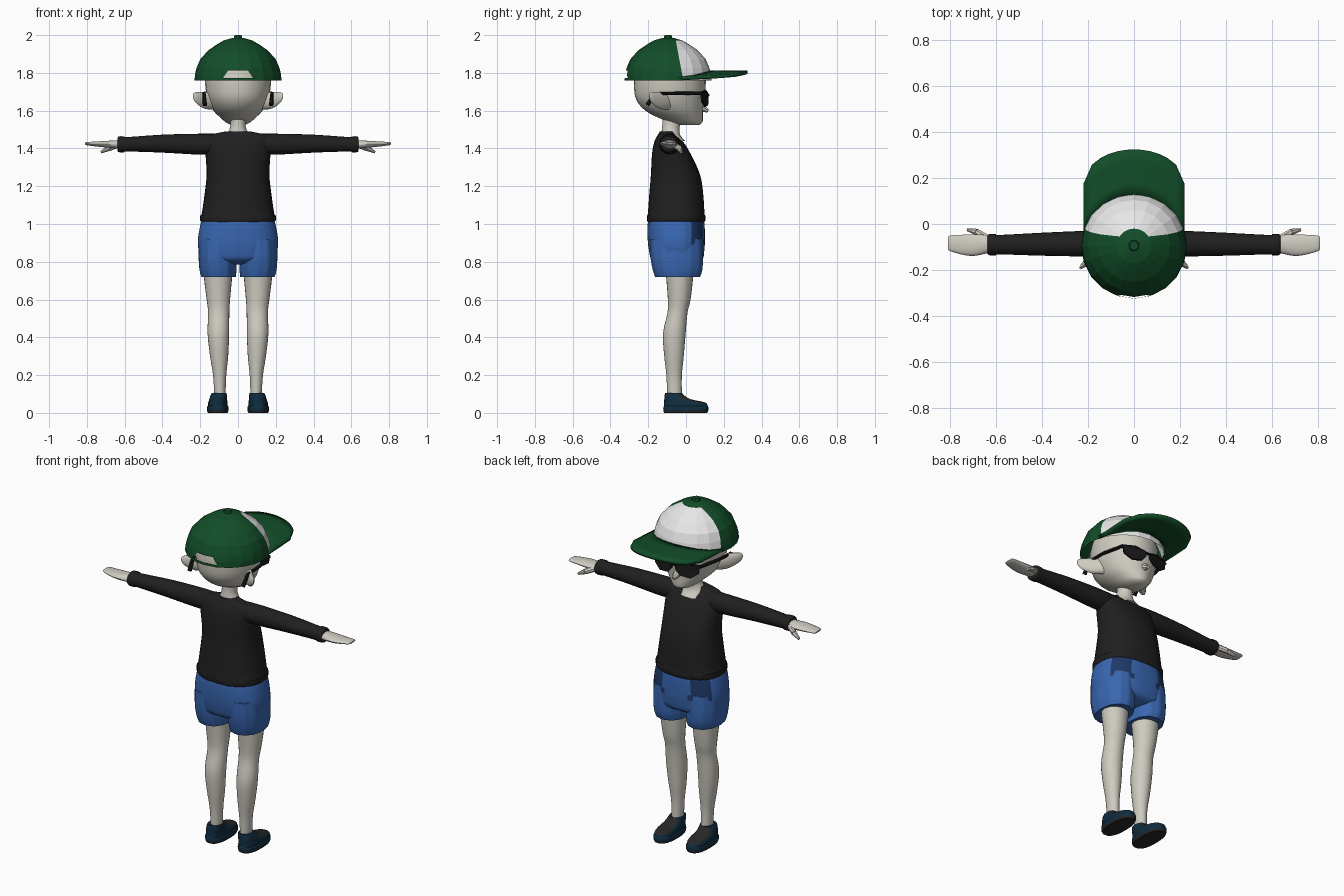
import bpy, bmesh, math
from mathutils import Vector

cube = bpy.data.objects.get("Cube")
if cube:
    bpy.data.objects.remove(cube, do_unlink=True)


def material(name, r, g, b):
    m = bpy.data.materials.new(name)
    m.use_nodes = True
    m.diffuse_color = (r, g, b, 1)
    bsdf = next(n for n in m.node_tree.nodes if n.type == 'BSDF_PRINCIPLED')
    bsdf.inputs["Base Color"].default_value = (r, g, b, 1)
    return m


SKIN = material("pale_skin", .62, .6, .53)
GREEN = material("cap_green", .006, .075, .022)
WHITE = material("cap_white", .8, .8, .8)
BLACK = material("shirt_black", .014, .014, .014)
BLUE = material("shorts_blue", .04, .135, .44)
POCKET = material("pocket_blue", .014, .04, .14)
NAVY = material("shoe_navy", .005, .026, .05)
CHARCOAL = material("shoe_charcoal", .02, .02, .02)
SHADES = material("glasses_black", .009, .009, .01)


def finish(name, bm, mats, rule=None, smooth=True, mirror=False, solid=0):
    """Turn a bmesh into an object, colouring faces by a rule."""
    bm.normal_update()
    if rule:
        for f in bm.faces:
            f.material_index = rule(f.calc_center_median(), f.normal)
    me = bpy.data.meshes.new(name)
    bm.to_mesh(me)
    bm.free()
    ob = bpy.data.objects.new(name, me)
    bpy.context.collection.objects.link(ob)
    for m in mats:
        me.materials.append(m)
    if smooth:
        bpy.ops.object.select_all(action='DESELECT')
        ob.select_set(True)
        bpy.context.view_layer.objects.active = ob
        bpy.ops.object.shade_smooth_by_angle(angle=math.radians(42))
    if solid:
        mod = ob.modifiers.new("thickness", 'SOLIDIFY')
        mod.thickness = solid
    if mirror:
        mod = ob.modifiers.new("other_side", 'MIRROR')
        mod.use_mirror_merge = False
    return ob


def spline(rings, k):
    """Catmull-Rom interpolation between rings."""
    out = []
    for i in range(len(rings) - 1):
        a, b, c, d = (rings[min(max(i + o, 0), len(rings) - 1)] for o in (-1, 0, 1, 2))
        for s in range(k):
            t = s / k
            out.append([q + t / 2 * (r - p + t * (2 * p - 5 * q + 4 * r - w + t * (3 * (q - r) + w - p)))
                        for p, q, r, w in zip(a, b, c, d)])
    return out + [rings[-1]]


def loft(name, rings, mats, axis='z', n=28, k=3, power=2, ripple=0, **kw):
    """Rings are (position, side centre, side radius, low, high) along an axis."""
    bm = bmesh.new()
    loops = []
    for t, cu, ru, lo, hi in spline(rings, k):
        loop = []
        for j in range(n):
            a = 2 * math.pi * j / n
            c, s = math.cos(a), math.sin(a)
            w = 1 + ripple * math.cos(12 * a)
            u = cu + ru * w * math.copysign(abs(c) ** (2 / power), c)
            v = (lo + hi) / 2 + (hi - lo) / 2 * w * math.copysign(abs(s) ** (2 / power), s)
            loop.append(bm.verts.new((u, v, t) if axis == 'z' else (t, u, v)))
        loops.append(loop)
    for p, q in zip(loops, loops[1:]):
        for j in range(n):
            m = (j + 1) % n
            bm.faces.new((p[j], p[m], q[m], q[j]))
    bm.faces.new(loops[0][::-1])
    bm.faces.new(loops[-1])
    return finish(name, bm, mats, **kw)


def tube(name, points, radius, mat, **kw):
    """Four-sided bar through points, tapering with a radius for each point."""
    bm = bmesh.new()
    for (p, r), (q, s) in zip(zip(points, radius), zip(points[1:], radius[1:])):
        p, q = Vector(p), Vector(q)
        rot = (q - p).to_track_quat('Z', 'Y')
        ends = [[bm.verts.new(e + rot @ Vector((math.cos(a) * w, math.sin(a) * w, 0)))
                 for a in [math.pi * (j / 4 + .125) for j in range(8)]]
                for e, w in ((p, r), (q, s))]
        for j in range(8):
            m = (j + 1) % 8
            bm.faces.new((ends[0][j], ends[0][m], ends[1][m], ends[1][j]))
        bm.faces.new(ends[0][::-1])
        bm.faces.new(ends[1])
    return finish(name, bm, [mat], **kw)


# Head, neck, ears and nose
loft("head", [(1.523, 0, .03, -.02, .065), (1.535, 0, .06, -.07, .085), (1.56, 0, .09, -.14, .09),
              (1.6, 0, .13, -.215, .09), (1.655, 0, .158, -.262, .096), (1.72, 0, .172, -.275, .103),
              (1.8, 0, .172, -.27, .1), (1.9, 0, .13, -.22, .04), (1.94, 0, .04, -.13, -.05)], [SKIN])
loft("neck", [(1.44, 0, .07, -.13, -.005), (1.47, 0, .062, -.13, -.03), (1.5, 0, .045, -.128, -.035),
              (1.53, 0, .04, -.125, -.03), (1.58, 0, .04, -.125, -.02)], [SKIN], n=20)
loft("ears", [(.13, -.1, .04, 1.605, 1.705), (.18, -.14, .028, 1.61, 1.7), (.222, -.178, .015, 1.64, 1.7),
              (.237, -.19, .004, 1.665, 1.69)], [SKIN], axis='x', n=14, mirror=True)
tube("nose", [(0, .08, 1.615), (0, .118, 1.598)], [.024, .009], SKIN)

# Sunglasses
bm = bmesh.new()
outline = [(.012, 1.66), (.012, 1.69), (.075, 1.705), (.15, 1.7), (.142, 1.65), (.1, 1.62), (.04, 1.628)]
bm.faces.new([bm.verts.new((x, .12 - 1.6 * x * x, z)) for x, z in outline])
bmesh.ops.triangulate(bm, faces=bm.faces[:])
finish("lenses", bm, [SHADES], smooth=False, mirror=True, solid=.009)
tube("glasses_bridge", [(-.02, .117, 1.682), (.02, .117, 1.682)], [.007, .007], SHADES)
tube("glasses_temples", [(.147, .082, 1.692), (.176, -.05, 1.692), (.18, -.165, 1.69), (.175, -.205, 1.63)],
     [.01, .009, .009, .012], SHADES, mirror=True)

# Cap crown with white front panels and a rear opening
CY = -.095
profile = [(.23, 1.76), (.228, 1.79), (.22, 1.825), (.2, 1.872), (.157, 1.92), (.108, 1.953),
           (.075, 1.972), (.03, 1.985)]
bm = bmesh.new()
SEG = 20
rows = [[bm.verts.new((r * math.cos(2 * math.pi * j / SEG), CY + r * math.sin(2 * math.pi * j / SEG), z))
         for j in range(SEG)] for r, z in profile]
for p, q in zip(rows, rows[1:]):
    for j in range(SEG):
        m = (j + 1) % SEG
        bm.faces.new((p[j], p[m], q[m], q[j]))
bm.faces.new(rows[-1])
panel_co, panel_no = Vector((0, -.015, 1.765)), Vector((0, .21, .04))
gap_lo, gap_hi, gap_w = 1.774, 1.813, .08
cuts = [(panel_co, panel_no), (Vector((0, 0, gap_lo)), Vector((0, 0, 1))), (Vector((0, 0, gap_hi)), Vector((0, 0, 1)))]
cuts += [(Vector((s * gap_w, 0, gap_lo)), Vector((s, 0, .7))) for s in (-1, 1)]
for co, no in cuts:
    bmesh.ops.bisect_plane(bm, geom=bm.verts[:] + bm.edges[:] + bm.faces[:], plane_co=co, plane_no=no)


def in_gap(c):
    return c.y < CY and gap_lo < c.z < gap_hi and abs(c.x) + .7 * (c.z - gap_lo) < gap_w


bmesh.ops.delete(bm, geom=[f for f in bm.faces if in_gap(f.calc_center_median())], context='FACES')
finish("cap_crown", bm, [GREEN, WHITE], smooth=False,
       rule=lambda c, n: int((c - panel_co).dot(panel_no) > 0 and c.z < 1.972))
tube("cap_button", [(0, CY, 1.98), (0, CY, 2)], [.026, .02], GREEN)

# Curved cap brim
bm = bmesh.new()
W, NX, NY = .22, 12, 4
grid = []
for i in range(NX + 1):
    x = -W + 2 * W * i / NX
    arch = 1 - (x / W) ** 2
    inner = CY + math.sqrt(.2285 ** 2 - x * x) - .006
    outer = .175 + .15 * math.sqrt(arch)
    grid.append([bm.verts.new((x, inner + (outer - inner) * j / NY, 1.778 + .034 * arch + .012 * (1 - arch) * j / NY))
                 for j in range(NY + 1)])
for p, q in zip(grid, grid[1:]):
    for j in range(NY):
        bm.faces.new((p[j], q[j], q[j + 1], p[j + 1]))
finish("cap_brim", bm, [GREEN], solid=.018)

# Sweater
loft("sweater_body", [(1.01, 0, .192, -.203, .098), (1.02, 0, .2, -.206, .102), (1.045, 0, .2, -.206, .102),
                      (1.055, 0, .192, -.202, .098), (1.15, 0, .178, -.195, .092), (1.26, 0, .166, -.186, .075),
                      (1.37, 0, .172, -.18, .025), (1.435, 0, .172, -.168, -.015), (1.47, 0, .15, -.15, -.055),
                      (1.49, 0, .065, -.138, -.065)], [BLACK], n=36, power=2.3)
loft("sleeves", [(.08, -.09, .055, 1.37, 1.478), (.2, -.086, .056, 1.367, 1.478), (.4, -.088, .05, 1.378, 1.473),
                 (.59, -.09, .042, 1.384, 1.46), (.6, -.09, .046, 1.38, 1.464), (.63, -.09, .046, 1.38, 1.464),
                 (.637, -.09, .04, 1.385, 1.458)], [BLACK], axis='x', n=20, mirror=True)

# Hands
loft("hands", [(.61, -.088, .032, 1.395, 1.445), (.65, -.088, .042, 1.4, 1.443), (.7, -.092, .047, 1.405, 1.44),
               (.75, -.09, .043, 1.41, 1.437), (.8, -.084, .034, 1.417, 1.434), (.81, -.084, .026, 1.422, 1.43)],
     [SKIN], axis='x', n=18, mirror=True)
tube("thumbs", [(.64, -.062, 1.418), (.685, -.035, 1.4), (.725, -.025, 1.38)], [.017, .015, .007], SKIN, mirror=True)


# Shorts with darker front pockets
def pocket(c, n):
    return int(c.y > .025 and .085 < abs(c.x) < .19 and c.z > .875 + .3 * max(0, .13 - abs(c.x)))


loft("shorts_hips", [(.785, 0, .12, -.12, .03), (.81, 0, .19, -.18, .085), (.86, 0, .208, -.196, .097),
                     (.92, 0, .212, -.203, .1), (1, 0, .198, -.203, .098), (1.03, 0, .185, -.195, .09)],
     [BLUE, POCKET], n=64, k=4, power=2.4, rule=pocket)
loft("shorts_legs", [(.72, .103, .09, -.162, .073), (.76, .106, .097, -.175, .085), (.83, .107, .1, -.187, .088),
                     (.92, .104, .1, -.19, .085)], [BLUE], n=60, ripple=.014, power=2.2, mirror=True)

# Legs
loft("legs", [(.1, .096, .03, -.1, -.022), (.2, .097, .035, -.104, -.022), (.3, .1, .048, -.115, -.012),
              (.42, .104, .057, -.122, -.002), (.53, .102, .056, -.098, .008), (.6, .104, .062, -.096, .024),
              (.72, .106, .075, -.105, .038), (.78, .106, .078, -.11, .04)], [SKIN], n=24, mirror=True)


# Slip-on shoes
def shoe_colour(c, n):
    return int(c.z < .012 or (n.z > .35 and c.y > -.035 and c.z > .05 and abs(c.x - .107) < .042))


loft("shoes", [(0, .107, .052, -.115, .112), (.012, .107, .057, -.12, .118), (.032, .107, .057, -.12, .118),
               (.036, .107, .053, -.117, .115), (.05, .107, .052, -.117, .11), (.06, .106, .05, -.116, .085),
               (.072, .105, .047, -.115, .025), (.094, .102, .043, -.113, -.012), (.105, .1, .039, -.11, -.02)],
     [NAVY, CHARCOAL], n=28, k=2, power=2.5, rule=shoe_colour, mirror=True)
